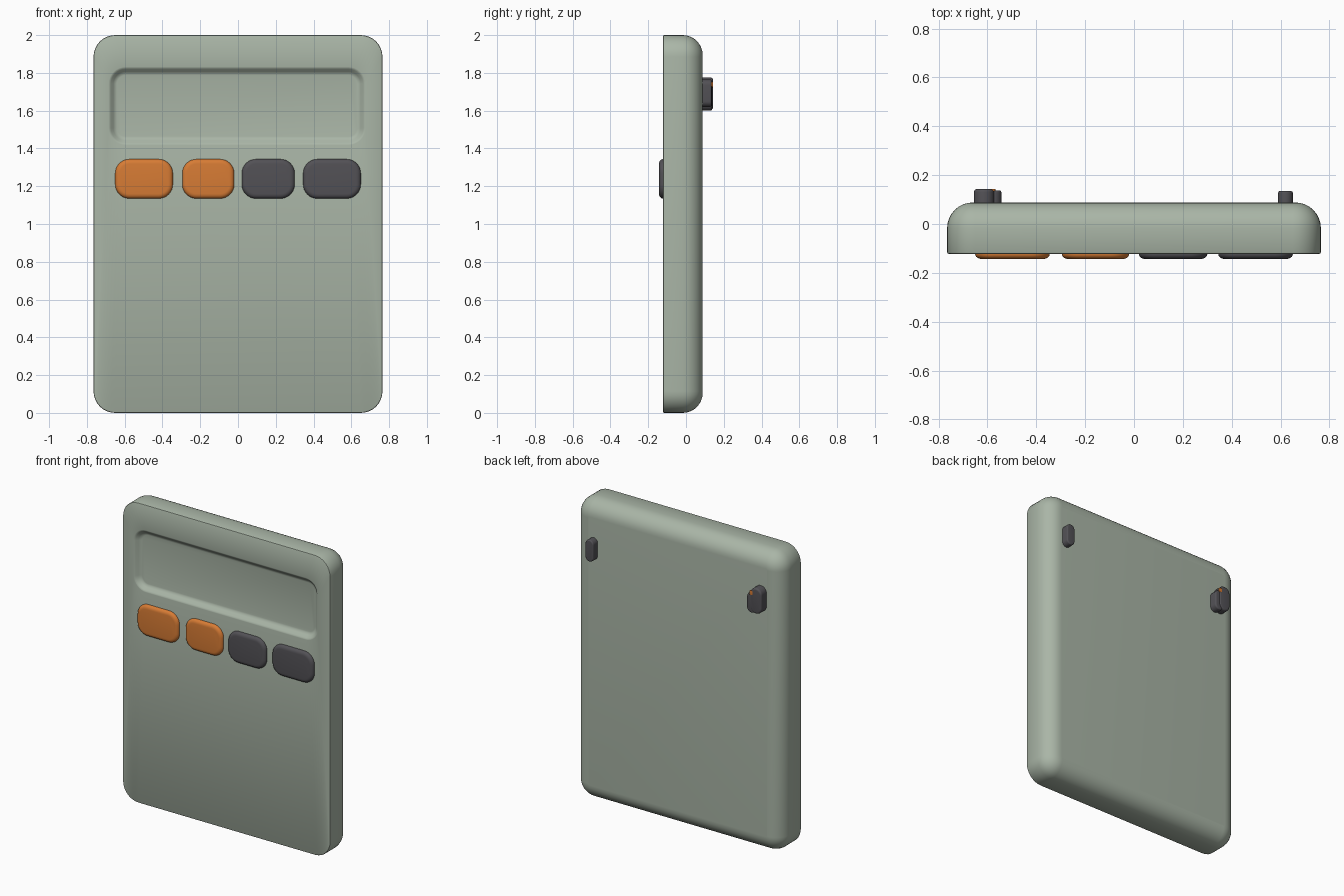
import bpy, bmesh, math

if "Cube" in bpy.data.objects:
    bpy.data.objects.remove(bpy.data.objects["Cube"])

def material(name, rgb):
    m = bpy.data.materials.new(name)
    m.diffuse_color = (*rgb, 1)
    m.use_nodes = True
    m.node_tree.nodes["Principled BSDF"].inputs["Base Color"].default_value = m.diffuse_color
    return m

SAGE = material("sage green", (0.40, 0.465, 0.385))
ORANGE = material("orange", (0.68, 0.20, 0.035))
DARK = material("charcoal", (0.085, 0.082, 0.092))
SEG = 8

def outline(cx, cz, hw, hh, r, y):
    """Rounded rectangle in the xz plane at depth y."""
    r = max(min(r, hw, hh), 0.002)
    pts = []
    for k, (sx, sz) in enumerate([(1, 1), (-1, 1), (-1, -1), (1, -1)]):
        for i in range(SEG + 1):
            a = math.pi / 2 * (k + i / SEG)
            pts.append((cx + sx * (hw - r) + r * math.cos(a), y,
                        cz + sz * (hh - r) + r * math.sin(a)))
    return pts

def loft(name, mat, rings):
    """Skin a list of outlines and cap both ends."""
    bm = bmesh.new()
    loops = [[bm.verts.new(p) for p in outline(*ring)] for ring in rings]
    n = len(loops[0])
    for a, b in zip(loops, loops[1:]):
        for i in range(n):
            j = (i + 1) % n
            bm.faces.new((a[i], a[j], b[j], b[i]))
    bm.faces.new(loops[0])
    bm.faces.new(loops[-1])
    bmesh.ops.remove_doubles(bm, verts=bm.verts, dist=1e-5)
    bmesh.ops.recalc_face_normals(bm, faces=bm.faces)
    me = bpy.data.meshes.new(name)
    bm.to_mesh(me)
    bm.free()
    me.materials.append(mat)
    ob = bpy.data.objects.new(name, me)
    bpy.context.collection.objects.link(ob)
    bpy.ops.object.select_all(action='DESELECT')
    ob.select_set(True)
    bpy.context.view_layer.objects.active = ob
    bpy.ops.object.shade_smooth_by_angle(angle=math.radians(35))
    return ob

def pad(name, mat, x0, x1, z0, z1, r, y0, y1, round_w, round_d):
    """Raised pad from y0 to y1 with a rounded outer rim."""
    cx, cz, hw, hh = (x0 + x1) / 2, (z0 + z1) / 2, (x1 - x0) / 2, (z1 - z0) / 2
    s = 1 if y1 > y0 else -1
    rings = [(cx, cz, hw, hh, r, y0)]
    for i in range(6):
        a = math.pi / 2 * i / 5
        d = round_w * (1 - math.cos(a))
        y = y1 - s * round_d * (1 - math.sin(a))
        rings.append((cx, cz, hw - d, hh - d, r - d, y))
    return loft(name, mat, rings)

# Body: screen recess, flat front, straight sides, rounded back
W, H, R = 0.765, 1.0, 0.115
FRONT, BACK = -0.122, 0.088
rings = []
for inset, depth in [(0.045, 0.03), (0.035, 0.028), (0.025, 0.02),
                     (0.012, 0.006), (0.005, 0.001), (0, 0)]:
    rings.append((-0.005, 1.625, 0.68 - inset, 0.207 - inset, 0.09 - inset, FRONT + depth))
for inset, depth in [(0.006, 0), (0.002, 0.002), (0, 0.006)]:
    rings.append((0, 1, W - inset, H - inset, R - inset, FRONT + depth))
for i in range(9):
    a = math.pi / 2 * i / 8
    d = 0.105 * (1 - math.cos(a))
    rings.append((0, 1, W - d, H - d, R - d, BACK - 0.105 * (1 - math.sin(a))))
loft("body", SAGE, rings)

# Row of four front buttons
for i, (x0, x1, mat) in enumerate([(-0.65, -0.345, ORANGE), (-0.295, -0.02, ORANGE),
                                   (0.02, 0.30, DARK), (0.345, 0.65, DARK)]):
    pad(f"button_{i + 1}", mat, x0, x1, 1.135, 1.343, 0.075, -0.11, -0.143, 0.025, 0.02)

# Knobs on the back
pad("small_back_knob", DARK, 0.59, 0.65, 1.62, 1.765, 0.03, 0.07, 0.135, 0.008, 0.008)
pad("large_back_knob", DARK, -0.655, -0.572, 1.605, 1.775, 0.041, 0.07, 0.143, 0.012, 0.012)
pad("large_back_knob_step", DARK, -0.61, -0.543, 1.60, 1.735, 0.033, 0.07, 0.138, 0.01, 0.01)
pad("knob_marker", ORANGE, -0.592, -0.566, 1.722, 1.752, 0.01, 0.136, 0.1435, 0.003, 0.003)
